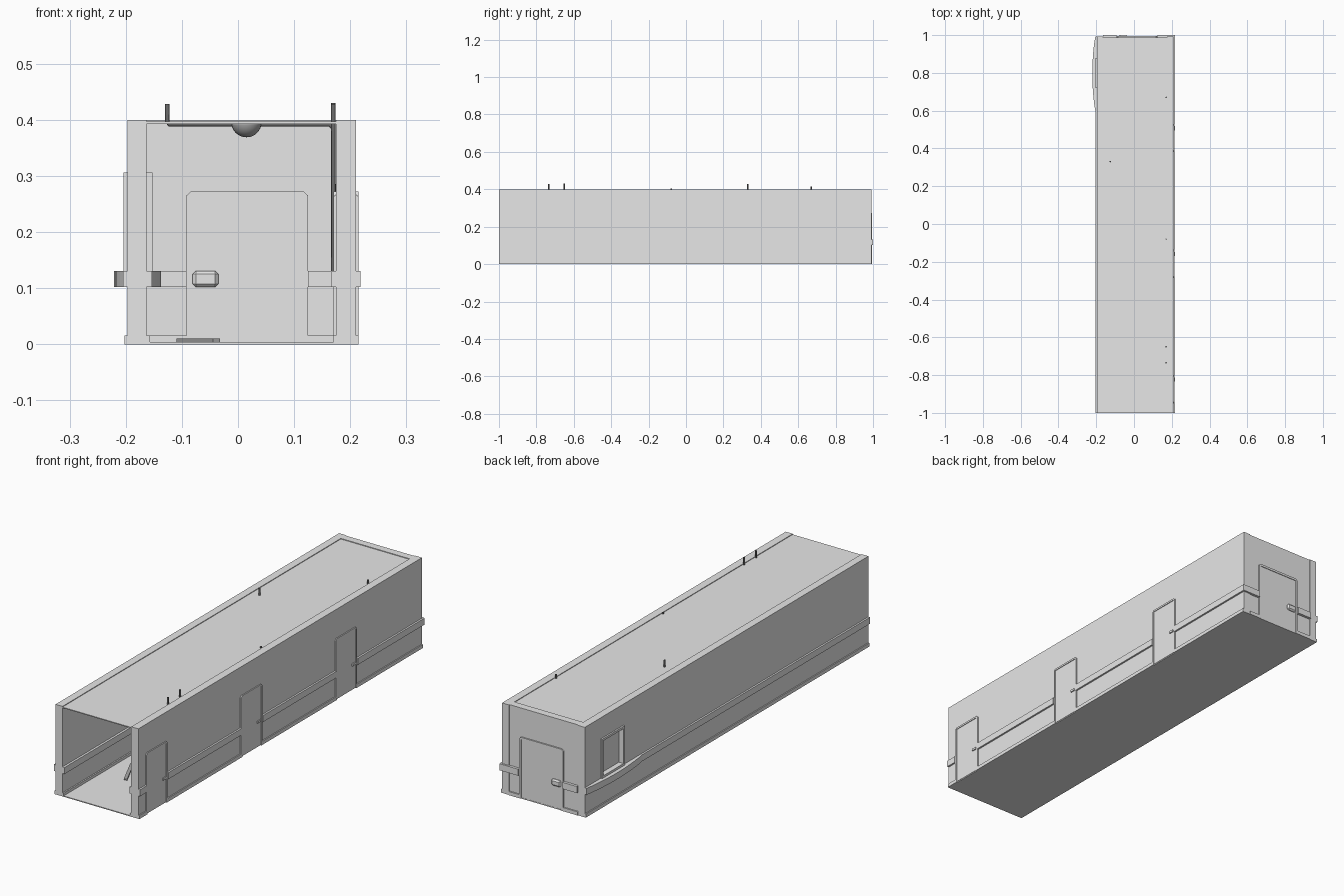
import bpy, bmesh, math
from mathutils import Vector

cube = bpy.data.objects.get("Cube")
if cube:
    bpy.data.objects.remove(cube, do_unlink=True)


def material(name, value):
    m = bpy.data.materials.new(name)
    m.use_nodes = True
    col = (value, value, value, 1)
    m.diffuse_color = col
    m.node_tree.nodes["Principled BSDF"].inputs["Base Color"].default_value = col
    return m


PLASTER = material("pale grey", 0.8)
METAL = material("dark grey", 0.15)
FIXTURE = material("mid grey", 0.4)


def finish(name, bm, mat):
    bmesh.ops.recalc_face_normals(bm, faces=bm.faces)
    me = bpy.data.meshes.new(name)
    bm.to_mesh(me)
    bm.free()
    me.materials.append(mat)
    ob = bpy.data.objects.new(name, me)
    bpy.context.collection.objects.link(ob)
    return ob


def boxes(name, spans, mat=PLASTER):
    """Each span is (x range, y range, z range)."""
    bm = bmesh.new()
    for span in spans:
        verts = bmesh.ops.create_cube(bm, size=1)["verts"]
        for v in verts:
            v.co = Vector([(lo + hi) / 2 + c * (hi - lo) for c, (lo, hi) in zip(v.co, span)])
    return finish(name, bm, mat)


def prism(name, outline, axis, lo, hi, mat=PLASTER):
    """Extrude a 2D outline along an axis, from lo to hi."""
    bm = bmesh.new()
    pts = []
    for u, w in outline:
        p = [u, w]
        p.insert(axis, lo)
        pts.append(bm.verts.new(p))
    face = bm.faces.new(pts)
    out = bmesh.ops.extrude_face_region(bm, geom=[face])["geom"]
    shift = [0, 0, 0]
    shift[axis] = hi - lo
    bmesh.ops.translate(bm, vec=shift, verts=[g for g in out if isinstance(g, bmesh.types.BMVert)])
    return finish(name, bm, mat)


def door_frame(name, a, b, top, axis, lo, hi, w=0.01):
    """Trim round a doorway, with clipped upper corners."""
    c = 0.008
    prism(name, [(a, 0), (a, top - c), (a + c, top), (b - c, top), (b, top - c), (b, 0),
                 (b - w, 0), (b - w, top - w), (a + w, top - w), (a + w, 0)], axis, lo, hi)


def pipe(name, points, radius=0.004):
    cu = bpy.data.curves.new(name, 'CURVE')
    cu.dimensions = '3D'
    cu.bevel_depth = radius
    cu.bevel_resolution = 2
    cu.use_fill_caps = True
    sp = cu.splines.new('POLY')
    sp.points.add(len(points) - 1)
    for p, co in zip(sp.points, points):
        p.co = (*co, 1)
    cu.materials.append(METAL)
    bpy.context.collection.objects.link(bpy.data.objects.new(name, cu))


# Shell sizes
H = 0.4
LEFT = (0.175, 0.21)
RIGHT = (-0.197, -0.163)
BACK = (0.955, 0.988)
LEN = (-1, 0.992)
RAIL_Z = (0.102, 0.131)
BASE_Z = (0, 0.016)
DOORS = [(-0.95, -0.8), (-0.285, -0.135), (0.38, 0.53)]
WIN_Y, WIN_Z = (0.72, 0.88), (0.131, 0.306)

# Floor, ceiling and walls
boxes("floor", [((RIGHT[0], LEFT[1]), LEN, (0, 0.004))])
boxes("ceiling", [((RIGHT[1], LEFT[0]), (-1, BACK[0]), (0.393, 0.397))])
boxes("back_wall", [((RIGHT[1], LEFT[0]), BACK, (0, H))])
boxes("left_wall", [(LEFT, LEN, (0, H))])
boxes("right_wall", [
    (RIGHT, LEN, (0, WIN_Z[0])), (RIGHT, LEN, (WIN_Z[1], H)),
    (RIGHT, (LEN[0], WIN_Y[0]), WIN_Z), (RIGHT, (WIN_Y[1], LEN[1]), WIN_Z)])

# Window in the right wall: frame and pane
w = 0.01
fx = (-0.204, -0.152)
boxes("window_frame", [
    (fx, WIN_Y, (WIN_Z[1] - w, WIN_Z[1])), (fx, WIN_Y, (WIN_Z[0], WIN_Z[0] + w)),
    (fx, (WIN_Y[0], WIN_Y[0] + w), WIN_Z), (fx, (WIN_Y[1] - w, WIN_Y[1]), WIN_Z)])
boxes("window_pane", [((-0.181, -0.176), WIN_Y, WIN_Z)])

# Right handrail, swelling on both faces to make the window ledge
curve = [(0.6 + 0.392 * t / 12, 0.026 + 0.016 * math.sin(math.pi * t / 12) ** 0.8)
         for t in range(12)] + [(LEN[1], 0.026)]
profile = [(-1, 0.026)] + curve
mid = -0.179
outline = [(mid - d, y) for y, d in profile] + [(mid + d, y) for y, d in reversed(profile)]
prism("right_handrail", outline, 2, *RAIL_Z)
boxes("right_baseboard", [((-0.202, -0.157), LEN, BASE_Z)])

# Left wall trim between the doors
edges = [-1] + [v for d in DOORS for v in d] + [LEN[1]]
gaps = list(zip(edges[::2], edges[1::2]))
boxes("left_handrail", [((0.167, 0.218), (a, 1 if b == LEN[1] else b), RAIL_Z) for a, b in gaps])
boxes("left_baseboard", [((0.17, 0.215), g, BASE_Z) for g in gaps])

# Side doors with frames and lever handles
for i, (a, b) in enumerate(DOORS, 1):
    door_frame(f"side_door_frame_{i}", a, b, 0.272, 0, 0.17, 0.215, 0.008)
    boxes(f"side_door_{i}", [((0.173, 0.212), (a, b), (0.004, 0.266))])
    boxes(f"side_door_handle_{i}", [((0.168, 0.217), (b - 0.034, b - 0.012), (0.108, 0.118))])

# Back door, frame, push plates and trim
DX = (-0.092, 0.125)
door_frame("back_door_frame", *DX, 0.273, 1, 0.95, 0.994)
boxes("back_door", [((DX[0], DX[1]), (0.952, 0.991), (0.004, 0.266))])
sides = [(RIGHT[1], DX[0]), (DX[1], LEFT[0])]
boxes("back_handrail", [(s, (0.946, 1), RAIL_Z) for s in sides])
boxes("back_baseboard", [(s, (0.95, 0.994), BASE_Z) for s in sides])
push = boxes("back_door_push_bar", [((-0.081, -0.035), (0.942, 1), RAIL_Z)])
bev = push.modifiers.new("bevel", 'BEVEL')
bev.width = 0.006
bev.segments = 1

# Conduit across the ceiling and down the wall
pipe("ceiling_conduit", [(-0.126, 0.33, 0.428), (-0.126, 0.33, 0.397), (-0.122, 0.33, 0.392),
                         (0.163, 0.33, 0.392), (0.17, 0.33, 0.385), (0.171, 0.33, 0.131)])
for i, (y, top) in enumerate([(-0.735, 0.428), (-0.65, 0.43), (-0.08, 0.404), (0.67, 0.414)], 1):
    pipe(f"wall_conduit_{i}", [(0.17, y, top), (0.17, y, 0.131)])

# Ceiling lamp dome: lower half of a sphere
bm = bmesh.new()
bmesh.ops.create_uvsphere(bm, u_segments=24, v_segments=16, radius=0.027)
bmesh.ops.bisect_plane(bm, geom=bm.verts[:] + bm.edges[:] + bm.faces[:],
                       plane_co=(0, 0, 0), plane_no=(0, 0, 1), clear_outer=True)
for f in bm.faces:
    f.smooth = True
dome = finish("ceiling_lamp", bm, FIXTURE)
dome.location = (0.015, 0.33, 0.396)

# Loose strip lying on the floor
strip = boxes("floor_strip", [((-0.007, 0.007), (-0.077, 0.077), (0.004, 0.01))], FIXTURE)
strip.location = (-0.071, -0.665, 0)
strip.rotation_euler.z = math.radians(25)
